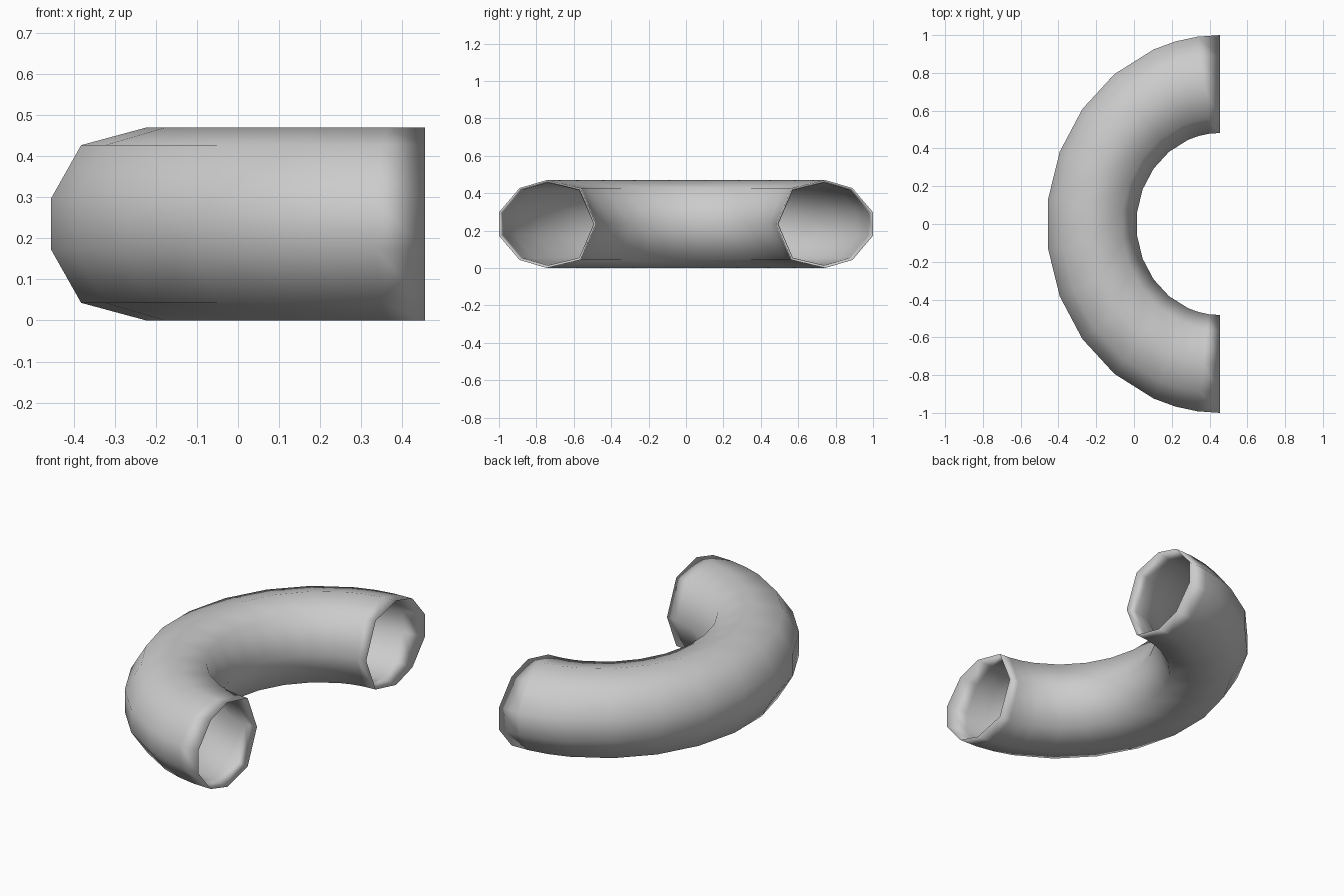
import bpy, bmesh, math

if "Cube" in bpy.data.objects:
    bpy.data.objects.remove(bpy.data.objects["Cube"], do_unlink=True)

# Plain grey material
mat = bpy.data.materials.new("plain_grey")
mat.use_nodes = True
colour = (0.6, 0.6, 0.6, 1)
mat.diffuse_color = colour
mat.node_tree.nodes["Principled BSDF"].inputs["Base Color"].default_value = colour

# Nine-sided section as (radius, height above the centre line)
upper = [(1.0, 0.0625), (0.89, 0.192), (0.745, 0.235), (0.565, 0.192)]
section = upper + [(0.482, 0)] + [(r, -h) for r, h in reversed(upper)]
MID_R, MID_Z, SQUASH, END_X, WALL = 0.745, 0.235, 0.918, 0.455, 0.94

# Even steps round the bend, with closer rings near both ends
half = [7.5 + 15 * i for i in range(5)] + [75, 82.5, 90]
angles = [-a for a in reversed(half)] + half


def add_ring(bm, angle, scale=1.0):
    a = math.radians(angle)
    ring = []
    for r, h in section:
        if abs(r - 0.89) < 0.001:          # the outer shoulder is fuller mid-bend
            r += 0.03 * math.cos(a)
        r = MID_R + (r - MID_R) * scale
        ring.append(bm.verts.new((END_X - SQUASH * r * math.cos(a),
                                  r * math.sin(a), MID_Z + h * scale)))
    return ring


def bridge(bm, rings):
    n = len(section)
    for a, b in zip(rings, rings[1:]):
        for i in range(n):
            j = (i + 1) % n
            bm.faces.new((a[i], a[j], b[j], b[i]))


# Hollow bend: outer wall and inner wall meeting at knife-edge rims
bm = bmesh.new()
outer = [add_ring(bm, a) for a in angles]
inner = [add_ring(bm, a, WALL) for a in angles[1:-1]]
bridge(bm, outer)
bridge(bm, [outer[-1]] + inner[::-1] + [outer[0]])
bmesh.ops.recalc_face_normals(bm, faces=bm.faces)
for f in bm.faces:
    f.smooth = True
mesh = bpy.data.meshes.new("pipe_bend")
bm.to_mesh(mesh)
bm.free()
mesh.materials.append(mat)
pipe = bpy.data.objects.new("pipe_bend", mesh)
bpy.context.collection.objects.link(pipe)
